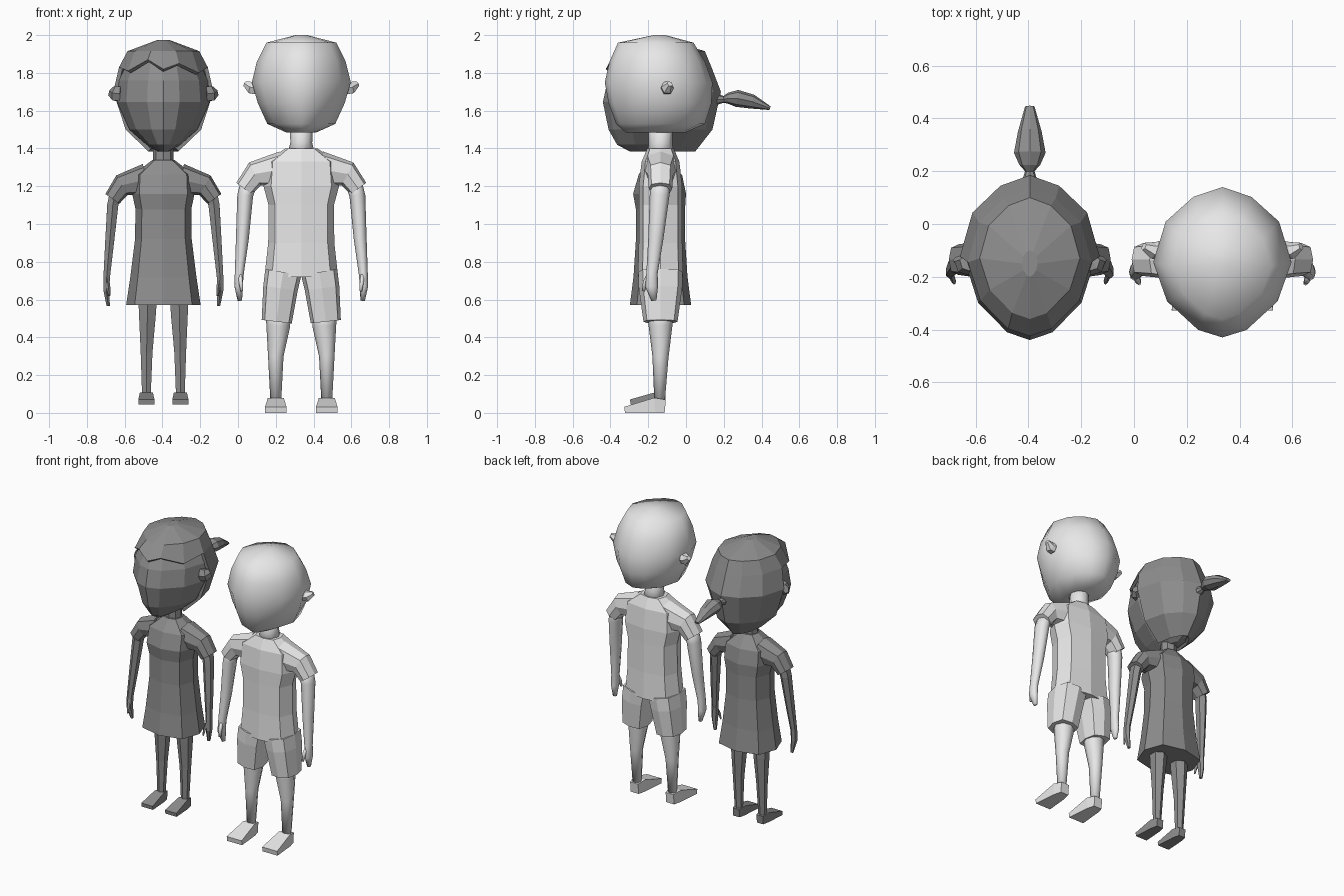
import bpy, bmesh, math
from mathutils import Vector


def material(name, v):
    m = bpy.data.materials.new(name)
    m.diffuse_color = (v, v, v, 1)
    return m


DARK = material("dark grey", 0.27)
LIGHT = material("light grey", 0.8)


def loft(name, rings, mat, smooth=False, caps=True, drop=None):
    """Skin a list of closed rings; drop(centre) removes faces."""
    bm = bmesh.new()
    vs = [[bm.verts.new(p) for p in r] for r in rings]
    n = len(vs[0])
    for a, b in zip(vs, vs[1:]):
        for i in range(n):
            j = (i + 1) % n
            bm.faces.new((a[i], a[j], b[j], b[i]))
    if caps:
        bm.faces.new(vs[0])
        bm.faces.new(vs[-1])
    bmesh.ops.recalc_face_normals(bm, faces=bm.faces[:])
    if drop:
        bad = [f for f in bm.faces if drop(f.calc_center_median())]
        bmesh.ops.delete(bm, geom=bad, context='FACES')
    for f in bm.faces:
        f.smooth = smooth
    me = bpy.data.meshes.new(name)
    bm.to_mesh(me)
    bm.free()
    me.materials.append(mat)
    ob = bpy.data.objects.new(name, me)
    bpy.context.collection.objects.link(ob)
    return ob


def tube(name, secs, mat, n=8, axis=(0, 1, 0), p=1.0, box=False, **kw):
    """Sweep along sections (x, y, z, half size on axis, half size across)."""
    if box:
        prof = [(1, 1), (-1, 1), (-1, -1), (1, -1)]
    else:
        soft = lambda t: math.copysign(abs(t) ** p, t) if abs(t) > 1e-6 else 0
        prof = [(soft(math.cos(2 * math.pi * i / n)), soft(math.sin(2 * math.pi * i / n))) for i in range(n)]
    cs = [Vector(s[:3]) for s in secs]
    rings = []
    for i, s in enumerate(secs):
        t = (cs[min(i + 1, len(cs) - 1)] - cs[max(i - 1, 0)]).normalized()
        u = Vector(axis)
        u = (u - t * u.dot(t)).normalized()
        v = t.cross(u)
        rings.append([cs[i] + u * s[3] * a + v * s[4] * b for a, b in prof])
    return loft(name, rings, mat, **kw)


# Head outline seen from above: back to front, mirrored
HALF = [(0, 1), (.42, .87), (.82, .54), (1, 0), (.8, -.52), (.35, -.9), (0, -1)]
OUTLINE = HALF + [(-x, y) for x, y in HALF[-2:0:-1]]


def head_rings(cx, levels):
    """Levels are (z, half width, front y, back y)."""
    return [[Vector((cx + hw * x, (yf + yb) / 2 + (yb - yf) / 2 * y, z)) for x, y in OUTLINE]
            for z, hw, yf, yb in levels]


def mirrored(name, cx, secs, mat, **kw):
    for side, s in (("left", -1), ("right", 1)):
        tube(f"{side}_{name}", [(cx + s * q[0],) + tuple(q[1:]) for q in secs], mat, **kw)


Y = -.135

# ---------- Boy ----------
B = .335
loft("boy_head", head_rings(B, [
    (2.0, .03, -.17, -.11), (1.96, .185, -.36, .04), (1.86, .235, -.405, .10),
    (1.75, .262, -.43, .14), (1.64, .23, -.41, .135), (1.53, .18, -.37, .10),
    (1.485, .08, -.32, 0)]), LIGHT, smooth=True)
mirrored("boy_ear", B, [(.24, -.10, 1.72, .035, .038), (.265, -.10, 1.722, .032, .036),
                        (.298, -.085, 1.742, .015, .015)], LIGHT, n=6)
tube("boy_neck", [(B, Y, 1.36, .07, .075), (B, Y, 1.43, .063, .058), (B, Y, 1.54, .065, .06)],
     LIGHT, smooth=True)
tube("boy_shirt", [(B, Y, 1.40, .07, .085), (B, Y, 1.33, .10, .19), (B, Y, 1.2, .115, .2),
                   (B, Y, 1.1, .115, .173), (B, Y, .9, .115, .175), (B, Y, .72, .12, .195)],
     LIGHT, p=.65)
mirrored("boy_sleeve", B, [(.10, Y, 1.29, .09, .095), (.245, Y, 1.265, .068, .068),
                           (.302, Y, 1.187, .062, .052)], LIGHT, p=.75)
mirrored("boy_arm", B, [(.27, Y, 1.24, .055, .045), (.297, -.14, 1.15, .052, .042),
                        (.312, -.16, .92, .04, .034), (.328, -.18, .74, .03, .024),
                        (.332, -.182, .67, .034, .022), (.325, -.17, .595, .014, .012)],
         LIGHT, smooth=True)
mirrored("boy_thumb", B, [(.325, -.19, .74, .014, .012), (.32, -.215, .69, .014, .012),
                          (.315, -.225, .645, .008, .008)], LIGHT, n=6, smooth=True)
mirrored("boy_shorts_leg", B, [(.095, Y, .745, .118, .097), (.11, Y, .66, .115, .092),
                               (.13, Y, .483, .09, .08)], LIGHT, p=.65)
mirrored("boy_leg", B, [(.122, Y, .56, .068, .068), (.122, Y, .46, .063, .063),
                        (.135, -.135, .3, .043, .041), (.135, -.14, .05, .027, .028)],
         LIGHT, smooth=True)
mirrored("boy_foot", B, [(.135, -.11, .035, .03, .035), (.135, -.165, .04, .042, .04),
                         (.135, -.325, .016, .057, .016)], LIGHT, axis=(1, 0, 0), box=True)

# ---------- Girl ----------
G = -.395
loft("girl_head", head_rings(G, [
    (1.95, .03, -.2, -.1), (1.88, .18, -.35, .08), (1.76, .235, -.415, .14),
    (1.645, .245, -.44, .15), (1.5, .18, -.41, .11), (1.42, .09, -.365, .03),
    (1.385, .03, -.30, -.04)]), DARK)
# Hair cap with a jagged front edge, open over the face
hair = head_rings(G, [
    (1.975, .03, -.2, -.1), (1.915, .19, -.36, .10), (1.83, .235, -.425, .135),
    (1.70, .265, -.43, .185), (1.5, .20, -.40, .14), (1.385, .08, -.33, .05)])
for i, dz in zip((4, 5, 6, 7, 8), (-.03, .02, -.01, .04, -.02)):
    hair[2][i].z += dz
cap = loft("girl_hair", hair, DARK, drop=lambda c: c.y < -.12 and c.z < 1.8)
mod = cap.modifiers.new("thickness", 'SOLIDIFY')
mod.thickness = .02
mirrored("girl_ear", G, [(.225, -.16, 1.69, .035, .045), (.255, -.155, 1.69, .032, .043),
                         (.272, -.13, 1.70, .02, .03)], DARK, n=6)
tube("girl_ponytail", [(G, .16, 1.66, .03, .03), (G, .20, 1.66, .018, .018), (G, .225, 1.665, .04, .03),
                       (G, .27, 1.665, .06, .045), (G, .35, 1.648, .045, .038),
                       (G, .445, 1.613, .018, .01)], DARK, axis=(1, 0, 0))
tube("girl_neck", [(G, Y, 1.30, .05, .055), (G, Y, 1.45, .05, .053)], DARK)
tube("girl_dress", [(G, Y, 1.338, .06, .06), (G, Y, 1.26, .115, .16), (G, Y - .005, 1.16, .14, .165),
                    (G, Y, 1.08, .13, .148), (G, Y, .92, .13, .15), (G, Y, .72, .143, .175),
                    (G, Y, .572, .162, .197)], DARK, p=.75)
mirrored("girl_sleeve", G, [(.09, Y, 1.235, .085, .085), (.22, Y, 1.205, .065, .06),
                            (.27, Y, 1.133, .058, .045)], DARK, p=.75)
mirrored("girl_arm", G, [(.25, Y, 1.18, .045, .036), (.268, -.14, 1.1, .042, .034),
                         (.285, -.16, .9, .034, .027), (.300, -.18, .72, .024, .02),
                         (.302, -.182, .65, .028, .018), (.292, -.17, .567, .011, .01)], DARK, n=6)
mirrored("girl_thumb", G, [(.297, -.19, .71, .012, .01), (.29, -.215, .66, .012, .01),
                           (.287, -.225, .62, .006, .006)], DARK, n=4)
mirrored("girl_leg", G, [(.083, Y, .62, .058, .058), (.085, Y, .5, .052, .05),
                         (.089, Y, .32, .037, .036), (.09, -.14, .08, .024, .026)], DARK, n=6)
mirrored("girl_foot", G, [(.09, -.11, .073, .024, .028), (.09, -.16, .077, .034, .032),
                          (.09, -.295, .058, .043, .013)], DARK, axis=(1, 0, 0), box=True)
